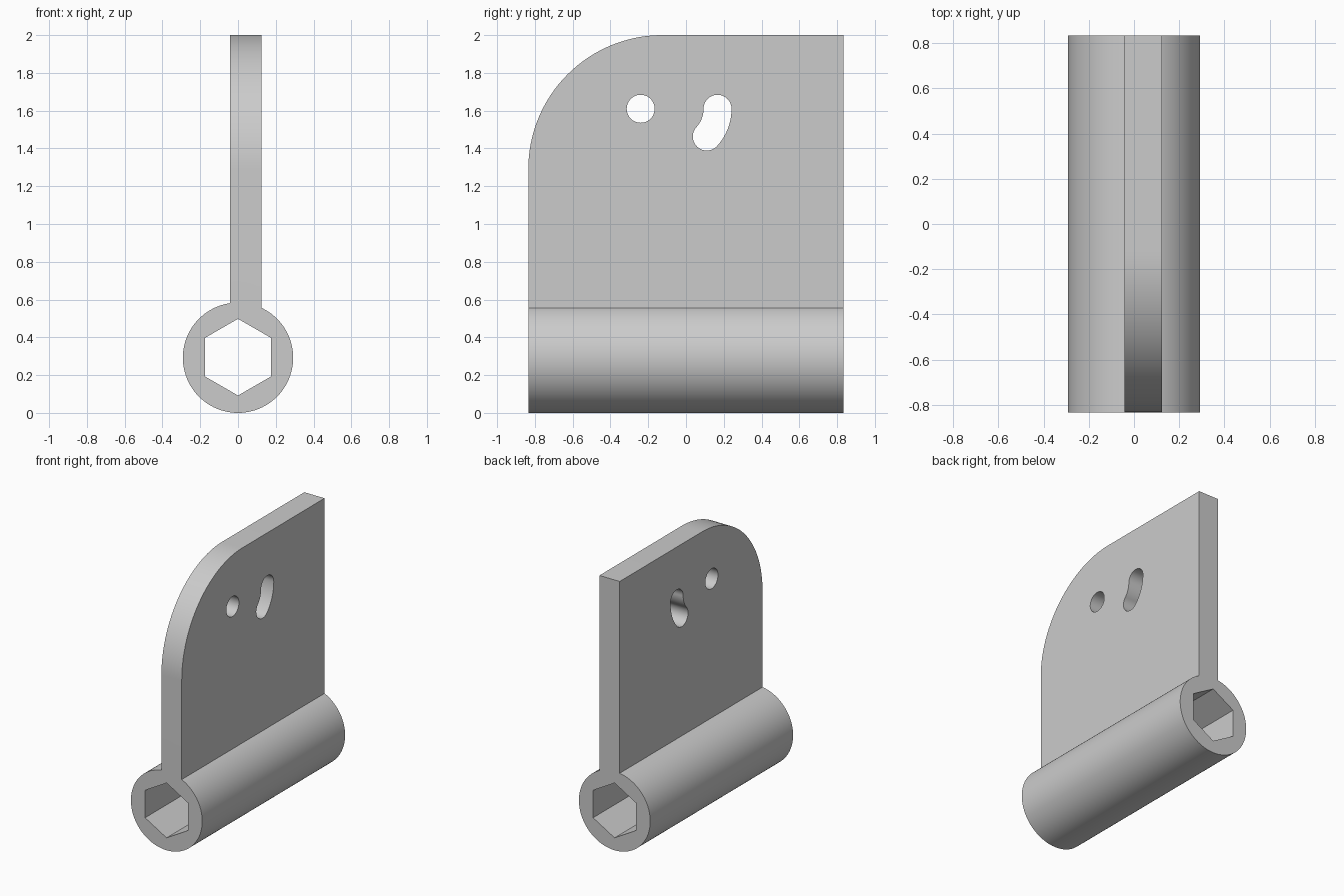
import bpy, bmesh
from math import sin, cos, radians

if "Cube" in bpy.data.objects:
    bpy.data.objects.remove(bpy.data.objects["Cube"])


def arc(cx, cz, r, a0, a1, n):
    return [(cx + r * cos(radians(a0 + (a1 - a0) * i / n)),
             cz + r * sin(radians(a0 + (a1 - a0) * i / n))) for i in range(n + 1)]


def prism(name, pts, axis, lo, hi):
    """Extrude a 2D profile along x (profile in y,z) or y (profile in x,z)."""
    place = (lambda p, d: (d, p[0], p[1])) if axis == 'x' else (lambda p, d: (p[0], d, p[1]))
    bm = bmesh.new()
    a = [bm.verts.new(place(p, lo)) for p in pts]
    b = [bm.verts.new(place(p, hi)) for p in pts]
    bm.faces.new(a)
    bm.faces.new(b)
    for i in range(len(pts)):
        j = (i + 1) % len(pts)
        bm.faces.new((a[i], a[j], b[j], b[i]))
    bmesh.ops.recalc_face_normals(bm, faces=bm.faces)
    me = bpy.data.meshes.new(name)
    bm.to_mesh(me)
    bm.free()
    ob = bpy.data.objects.new(name, me)
    bpy.context.collection.objects.link(ob)
    return ob


def boolean(target, other, op):
    bpy.context.view_layer.objects.active = target
    m = target.modifiers.new(op, 'BOOLEAN')
    m.operation, m.solver, m.object = op, 'EXACT', other
    bpy.ops.object.modifier_apply(modifier=m.name)
    bpy.data.objects.remove(other, do_unlink=True)


H, R = 0.835, 0.292

# Plate with one large rounded corner
plate = prism("plate", [(-H, 0.525), (H, 0.525), (H, 2.0)]
              + arc(-0.125, 1.29, 0.71, 90, 180, 32), 'x', -0.042, 0.124)

# Round hole and curved slot through the plate
boolean(plate, prism("round_hole", arc(-0.24, 1.61, 0.074, 0, 360, 48)[:-1],
                     'x', -0.5, 0.5), 'DIFFERENCE')
cx, cz, r, w, sweep = -0.051, 1.61, 0.218, 0.074, -42.4
ex, ez = cx + r * cos(radians(sweep)), cz + r * sin(radians(sweep))
slot = (arc(cx, cz, r + w, sweep, 0, 16) + arc(cx + r, cz, w, 0, 180, 24)[1:]
        + arc(cx, cz, r - w, 0, sweep, 16)[1:]
        + arc(ex, ez, w, sweep + 180, sweep + 360, 24)[1:-1])
boolean(plate, prism("curved_slot", slot, 'x', -0.5, 0.5), 'DIFFERENCE')

# Barrel joined to the plate, with a hexagonal bore
bracket = prism("hex_socket_bracket", arc(0, R, R, 0, 360, 96)[:-1], 'y', -H, H)
boolean(bracket, plate, 'UNION')
boolean(bracket, prism("hex_bore", arc(0, 0.295, 0.203, 30, 390, 6)[:-1],
                       'y', -1, 1), 'DIFFERENCE')

# Smooth curves, sharp edges
bpy.ops.object.select_all(action='DESELECT')
bracket.select_set(True)
bpy.context.view_layer.objects.active = bracket
bpy.ops.object.shade_smooth_by_angle(angle=radians(25))
